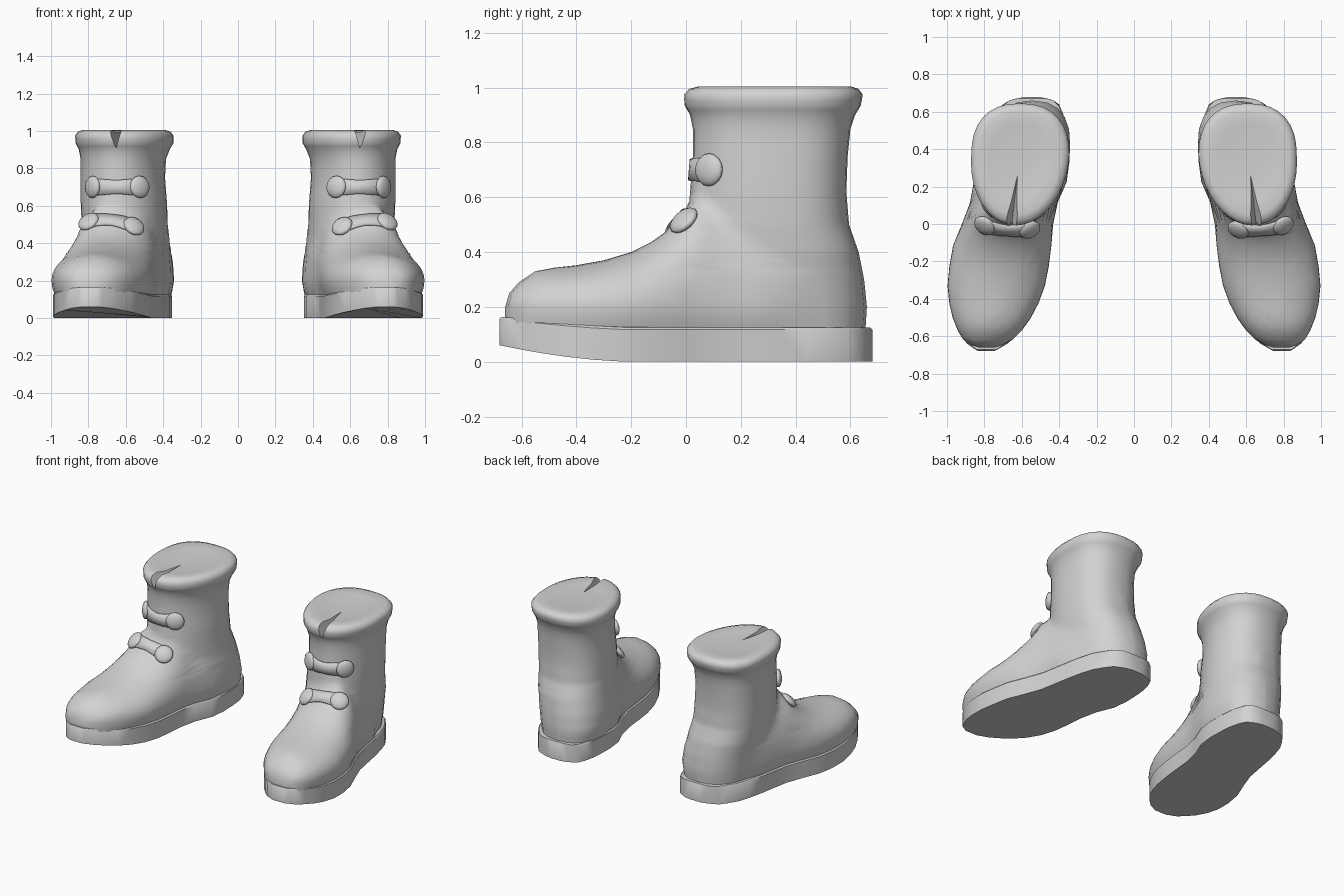
import bpy, bmesh, math
from mathutils import Vector
from mathutils.bvhtree import BVHTree

cube = bpy.data.objects.get("Cube")
if cube:
    bpy.data.objects.remove(cube)

grey = bpy.data.materials.new("plain grey")
grey.use_nodes = True
grey.diffuse_color = (.65, .65, .65, 1)
grey.node_tree.nodes["Principled BSDF"].inputs["Base Color"].default_value = grey.diffuse_color

# Footprint of one boot: y, inner x, outer x
FOOTPRINT = [(-.68, .74, .84), (-.64, .67, .9), (-.55, .58, .955), (-.45, .52, .985),
             (-.3, .465, 1), (-.1, .44, .965), (0, .432, .92), (.1, .415, .88), (.2, .365, .86),
             (.3, .345, .845), (.5, .35, .8), (.62, .38, .73), (.66, .41, .685), (.68, .5, .59)]
# Profile of toe and instep: y, height
INSTEP = [(-.66, .2), (-.645, .25), (-.61, .29), (-.55, .33), (-.48, .343), (-.4, .352),
          (-.3, .37), (-.2, .4), (-.13, .435), (-.08, .47), (0, .555), (.04, .62)]
# Shaft and collar: height, inner x, outer x, front y, back y, sideways lean
SHAFT = [(.12, .36, .79, 0, .655, -.11), (.2, .345, .8, 0, .66, -.1), (.3, .35, .81, 0, .65, -.07),
         (.4, .365, .825, 0, .63, -.04), (.5, .375, .835, .005, .595, -.01),
         (.62, .38, .84, .015, .585, 0), (.75, .39, .84, .025, .59, 0), (.85, .385, .84, .025, .6, 0),
         (.9, .365, .85, .015, .617, 0), (.935, .345, .867, -.005, .638, 0),
         (.975, .345, .87, -.008, .645, 0), (.995, .36, .855, .01, .63, 0),
         (1.005, .39, .83, .045, .6, 0)]
FOOT_BASE = .2
SIDE_STEPS = 18


def lookup(table, value):
    """Linear interpolation in a table whose first column rises."""
    if value <= table[0][0]:
        return table[0][1:]
    for low, high in zip(table, table[1:]):
        if value <= high[0]:
            f = (value - low[0]) / (high[0] - low[0])
            return [a + (b - a) * f for a, b in zip(low[1:], high[1:])]
    return table[-1][1:]


def stations(front, back):
    return [(front + back) / 2 - (back - front) / 2 * math.cos(math.pi * i / SIDE_STEPS)
            for i in range(SIDE_STEPS + 1)]


def boot_span(y, z):
    """Inner and outer x of the boot at one depth and height."""
    inner, outer, front, back, lean = lookup(SHAFT, z)
    widest = front + .57 * (back - front)
    spans = []
    if y >= front - .0001:
        # Egg section: narrow at the front, blunt at the back
        end, power = (back, 2.4) if y > widest else (front, 2)
        offset = min(1, abs((y - widest) / (end - widest)))
        half = (outer - inner) / 2 * (1 - offset ** power) ** (1 / power)
        centre = (inner + outer) / 2 + (lean if y > widest else -.07) * (y - widest)
        spans.append((centre - half, centre + half))
    height = lookup(INSTEP, y)[0]
    if z < height or not spans:
        left, right = lookup(FOOTPRINT, y)
        if z <= FOOT_BASE:
            k = 1 - .07 * ((FOOT_BASE - z) / .08) ** 2
        else:
            rise = min(1, (z - FOOT_BASE) / max(height - FOOT_BASE, .001))
            k = math.sqrt(max(0, 1 - rise * rise))
        k *= min(1, max(0, (.6 - y) / .25))
        k *= min(1, math.sqrt(max(0, (y + .668) / .03)))
        centre, half = (left + right) / 2, (right - left) / 2 * k
        spans.append((centre - half, centre + half))
    return min(s[0] for s in spans), max(s[1] for s in spans)


def loft(rings):
    bm = bmesh.new()
    loops = [[bm.verts.new(p) for p in ring] for ring in rings]
    count = len(loops[0])
    for low, high in zip(loops, loops[1:]):
        for i in range(count):
            j = (i + 1) % count
            bm.faces.new((low[i], low[j], high[j], high[i]))
    bm.faces.new(loops[0][::-1])
    bm.faces.new(loops[-1])
    bmesh.ops.remove_doubles(bm, verts=bm.verts, dist=.0005)
    bmesh.ops.recalc_face_normals(bm, faces=bm.faces)
    return bm


def add_object(name, bm):
    mesh = bpy.data.meshes.new(name)
    bm.to_mesh(mesh)
    bm.free()
    obj = bpy.data.objects.new(name, mesh)
    bpy.context.collection.objects.link(obj)
    mesh.materials.append(grey)
    return obj


def finish(obj, angle):
    """Smooth shading, then the matching part on the other boot."""
    bpy.ops.object.select_all(action='DESELECT')
    obj.select_set(True)
    bpy.context.view_layer.objects.active = obj
    bpy.ops.object.shade_smooth_by_angle(angle=math.radians(angle))
    mirror = obj.modifiers.new("other_boot", 'MIRROR')
    mirror.use_mirror_merge = False


# Upper: foot, shaft and rolled collar in one skin
levels = [.12, .16, .2, .225, .25, .27, .29, .31, .33, .343, .352, .37, .385, .4, .418, .435, .452,
          .47, .485, .5, .525, .55, .585, .62, .68, .75, .8, .85, .875, .9, .918, .935, .955, .975,
          .995, 1.005]
profile_by_height = [(z, y) for y, z in INSTEP]
rings = []
for z in levels:
    front, back = lookup(SHAFT, z)[2:4]
    if z < INSTEP[-1][1]:
        front = min(front, lookup(profile_by_height, z)[0])
    depths = stations(front, back)
    spans = [boot_span(y, z) for y in depths]
    ring = [(s[0], y, z) for s, y in zip(spans, depths)]
    ring += [(s[1], y, z) for s, y in zip(spans[::-1], depths[::-1])]
    rings.append(ring)
# Slightly sunken top
top_centre = Vector((.61, .33, .96))
rings.append([Vector(p).lerp(top_centre, .25) for p in rings[-1]])
skin = loft(rings)
surface = BVHTree.FromBMesh(skin)
upper = add_object("boot_uppers", skin)

# Notch in the front of the collar
wedge = bmesh.new()
for point in [(.618, -.06, 1.03), (.712, -.06, 1.03), (.66, -.06, .885), (.62, .29, 1.005)]:
    wedge.verts.new(point)
bmesh.ops.convex_hull(wedge, input=wedge.verts)
bmesh.ops.recalc_face_normals(wedge, faces=wedge.faces)
cutter = add_object("notch_cutter", wedge)
cutter.hide_render = True
cut = upper.modifiers.new("notch", 'BOOLEAN')
cut.operation, cut.object, cut.solver = 'DIFFERENCE', cutter, 'EXACT'
bpy.context.view_layer.objects.active = upper
bpy.ops.object.modifier_apply(modifier=cut.name)
bpy.data.objects.remove(cutter)
finish(upper, 50)


# Sole with a lifted toe
def sole_ring(shrink, drop, bottom=False):
    left, right = [], []
    for y in stations(-.68 + shrink, .68 - shrink):
        a, b = lookup(FOOTPRINT, y)
        inset = shrink + .006
        toe = max(0, (-.2 - y) / .48)
        z = .06 * toe ** 1.7 if bottom else .125 + .04 * toe ** 1.5 - drop
        left.append((a + inset, y, z))
        right.append((b - inset, y, z))
    return left + right[::-1]


sole = add_object("soles", loft([sole_ring(0, 0, True), sole_ring(0, .008), sole_ring(.008, 0)]))
finish(sole, 42)


# Buttons and straps laid on the skin
def land(target, direction):
    hit, normal, _, _ = surface.ray_cast(target - direction * .5, direction)
    return (hit, normal) if hit else (target, -direction)


def fastening(name, start, end, direction, up):
    start, end, up = Vector(start), Vector(end), Vector(up).normalized()
    direction = Vector(direction).normalized()
    buttons = bmesh.new()
    for spot in (start, end):
        hit, normal = land(spot, direction)
        made = bmesh.ops.create_uvsphere(buttons, u_segments=16, v_segments=8, radius=.06)["verts"]
        bmesh.ops.scale(buttons, vec=(1, 1, .4), verts=made)
        bmesh.ops.rotate(buttons, matrix=normal.to_track_quat('Z', 'Y').to_matrix(), verts=made)
        bmesh.ops.translate(buttons, vec=hit + normal * .01, verts=made)
    finish(add_object(name + "_buttons", buttons), 60)

    strap = bmesh.new()
    rows = []
    for i in range(11):
        f = i / 10
        half = .036 + .01 * abs(2 * f - 1)
        row = []
        for side in (-1, 0, 1):
            hit, normal = land(start.lerp(end, f) + up * half * side, direction)
            row.append(strap.verts.new(hit + normal * .004))
        rows.append(row)
    for a, b in zip(rows, rows[1:]):
        for j in range(2):
            strap.faces.new((a[j], b[j], b[j + 1], a[j + 1]))
    obj = add_object(name + "_straps", strap)
    solid = obj.modifiers.new("thickness", 'SOLIDIFY')
    solid.thickness, solid.offset = .016, 0
    finish(obj, 40)


fastening("shaft", (.53, .07, .7), (.77, .08, .7), (0, 1, 0), (0, 0, 1))
fastening("instep", (.56, -.04, .505), (.795, .015, .485), (0, .6, -.8), (0, .8, .6))
